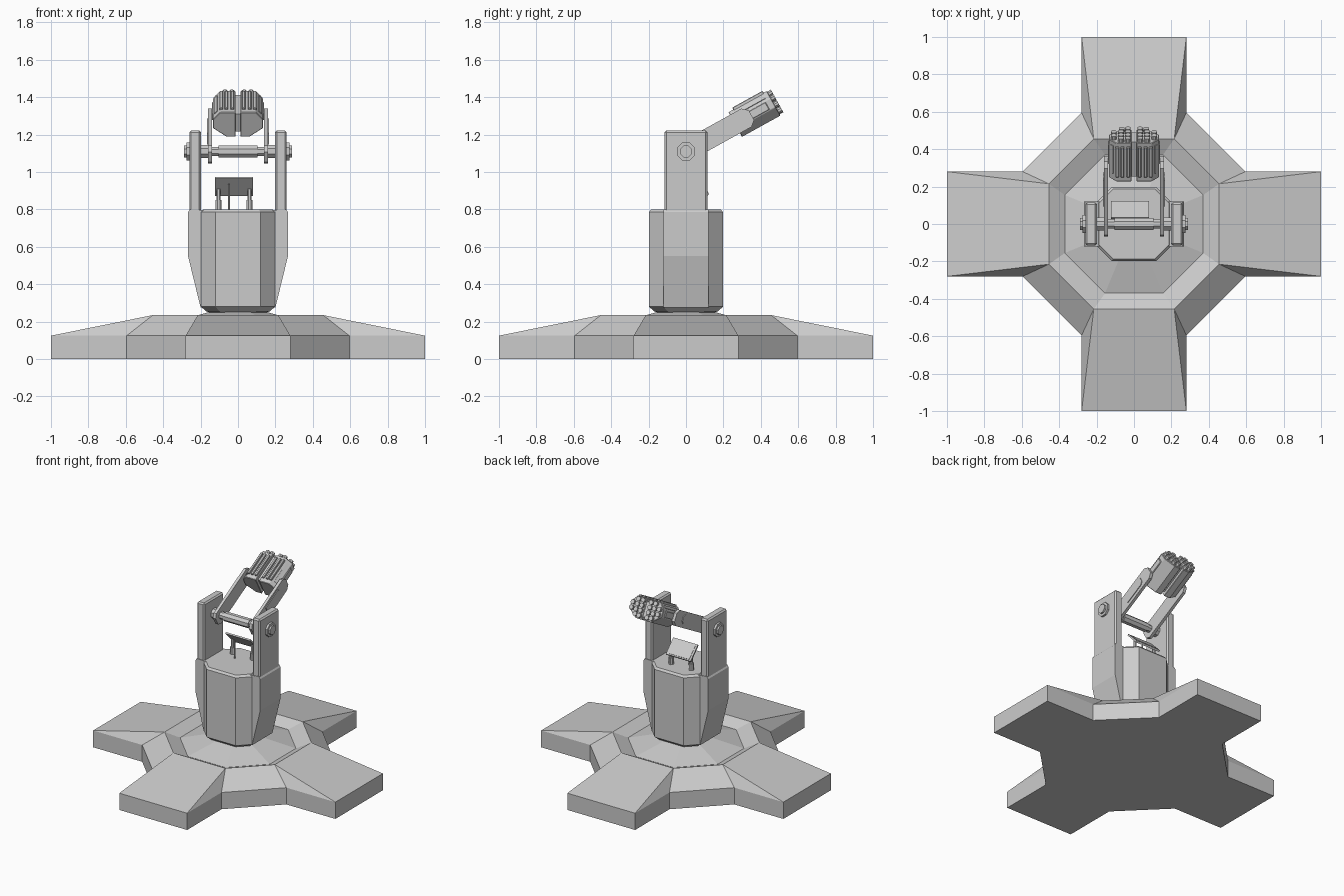
import bpy, bmesh, math
from mathutils import Matrix, Vector

if "Cube" in bpy.data.objects:
    bpy.data.objects.remove(bpy.data.objects["Cube"])

PIVOT = Matrix.Translation((0, 0, 1.11)) @ Matrix.Rotation(math.radians(29), 4, 'X')
I = Matrix.Identity(4)


def finish(name, bm, mat=I, bevel=0):
    bmesh.ops.remove_doubles(bm, verts=bm.verts, dist=1e-5)
    bmesh.ops.recalc_face_normals(bm, faces=bm.faces)
    me = bpy.data.meshes.new(name)
    bm.to_mesh(me)
    bm.free()
    ob = bpy.data.objects.new(name, me)
    ob.matrix_world = mat
    bpy.context.collection.objects.link(ob)
    if bevel:
        m = ob.modifiers.new("bevel", 'BEVEL')
        m.width, m.segments = bevel, 1
        m.limit_method, m.angle_limit = 'ANGLE', math.radians(40)
    return ob


def loft(name, rings, mat=I, bevel=0):
    bm = bmesh.new()
    vs = [[bm.verts.new(p) for p in r] for r in rings]
    n = len(rings[0])
    for a, b in zip(vs, vs[1:]):
        for i in range(n):
            j = (i + 1) % n
            bm.faces.new((a[i], a[j], b[j], b[i]))
    bm.faces.new(vs[0])
    bm.faces.new(vs[-1])
    return finish(name, bm, mat, bevel)


def extrude(name, pts, a, b, axis, mat=I, bevel=0):
    """Extrude a 2D profile along x (pts = y,z) or y (pts = x,z)."""
    put = (lambda p, t: (t, p[0], p[1])) if axis == 'x' else (lambda p, t: (p[0], t, p[1]))
    return loft(name, [[put(p, a) for p in pts], [put(p, b) for p in pts]], mat, bevel)


def box(name, lo, hi, mat=I, bevel=0):
    pts = [(lo[1], lo[2]), (hi[1], lo[2]), (hi[1], hi[2]), (lo[1], hi[2])]
    return extrude(name, pts, lo[0], hi[0], 'x', mat, bevel)


def ngon(cx, cy, r, n=8):
    return [(cx + r * math.cos((i + .5) * math.tau / n),
             cy + r * math.sin((i + .5) * math.tau / n)) for i in range(n)]


def quarter_ring(pts, z):
    """Repeat a quarter outline four times around z."""
    return [Matrix.Rotation(k * math.pi / 2, 3, 'Z') @ Vector((x, y, z))
            for k in range(4) for x, y in pts]


def octo(a, h, z):
    return quarter_ring([(a, -h), (a, -h), (a, h), (a, h)], z)


# Cross-shaped base with dished octagonal centre
foot = [(.595, -.28), (1, -.28), (1, .28), (.595, .28)]
loft("base", [quarter_ring(foot, 0), quarter_ring(foot, .125), octo(.455, .215, .235),
              octo(.37, .155, .192), octo(.14, .06, .255)])

# Octagonal pedestal with chamfered ends
loft("pedestal", [octo(.14, .07, .245), octo(.17, .1, .255), octo(.198, .12, .28),
                  octo(.198, .12, .785), octo(.186, .112, .8)])

for s, side in ((-1, "left"), (1, "right")):
    # Yoke: flared lower bracket and upright
    extrude(side + "_bracket", [(s * .15, .275), (s * .2, .275), (s * .267, .55),
                                (s * .267, .785), (s * .257, .8), (s * .15, .795)], -.12, .12, 'y')
    box(side + "_upright", (min(s * .198, s * .26), -.115, .6),
        (max(s * .198, s * .26), .115, 1.222), bevel=.01)
    # Pivot bolt and collars
    extrude(side + "_bolt_washer", ngon(0, 1.11, .052), s * .25, s * .275, 'x')
    extrude(side + "_bolt_head", ngon(0, 1.11, .034), s * .27, s * .288, 'x')
    extrude(side + "_collar", ngon(0, 1.11, .038), s * .16, s * .2, 'x')

    # Elevating arm with a raised outer panel
    arm = [(-.035, -.055), (.37, -.055), (.40, -.03), (.40, .03), (.37, .057),
           (-.035, .057), (-.06, .03), (-.06, -.03)]
    extrude(side + "_gun_arm", arm, s * .138, s * .16, 'x', PIVOT)
    panel = [(.13, -.03), (.29, -.03), (.31, -.01), (.31, .02), (.29, .04), (.13, .04)]
    extrude(side + "_arm_panel", panel, s * .155, s * .165, 'x', PIVOT)

    # Half of the gun head
    half = [(.013, -.077), (.062, -.077), (.133, -.025), (.133, .03), (.095, .073), (.013, .073)]
    extrude(side + "_gun_head", [(s * x, z) for x, z in half], .3, .535, 'y', PIVOT, .003)
    # Ribs along the top and the sloping shoulder
    for x in (.03, .062, .09):
        box(side + "_top_rib", (s * x - .009, .33, .06), (s * x + .009, .515, .085), PIVOT, .003)
    shoulder = [(.104, .05), (.117, .035), (.127, .043), (.113, .06)]
    extrude(side + "_shoulder_rib", [(s * x, z) for x, z in shoulder], .34, .51, 'y', PIVOT)
    box(side + "_side_block", (min(s * .12, s * .14), .38, -.022),
        (max(s * .12, s * .14), .5, .026), PIVOT, .004)
    # Barrel cluster
    for x, z in ((.033, .054), (.07, .054), (.033, .018), (.07, .018), (.108, .024),
                 (.033, -.018), (.07, -.018), (.108, -.014), (.033, -.054), (.066, -.05)):
        extrude(side + "_barrel", ngon(s * x, z, .0165), .52, .557, 'y', PIVOT)

# Core joining the two gun halves
box("gun_core", (-.014, .32, -.055), (.014, .53, .052), PIVOT)

# Axle between the uprights
extrude("axle", ngon(0, 1.11, .027), -.21, .21, 'x')
extrude("axle_sleeve", ngon(0, 1.11, .034), -.105, .105, 'x')

# Tilted control screen, posts and lever
extrude("control_screen", [(.028, .965), (.036, .973), (.124, .883), (.116, .873)],
        -.124, .08, 'x')
extrude("screen_panel", [(.044, .961), (.046, .966), (.12, .891), (.117, .887)],
        -.11, .066, 'x')
for x in (-.104, .062):
    for r, top in ((.018, .85), (.012, .91)):
        ring = ngon(x, .085, r)
        loft("screen_post", [[(*p, .79) for p in ring], [(*p, top) for p in ring]])
ring = ngon(-.047, .03, .006)
loft("lever", [[(*p, .79) for p in ring], [(*p, .935) for p in ring]])
